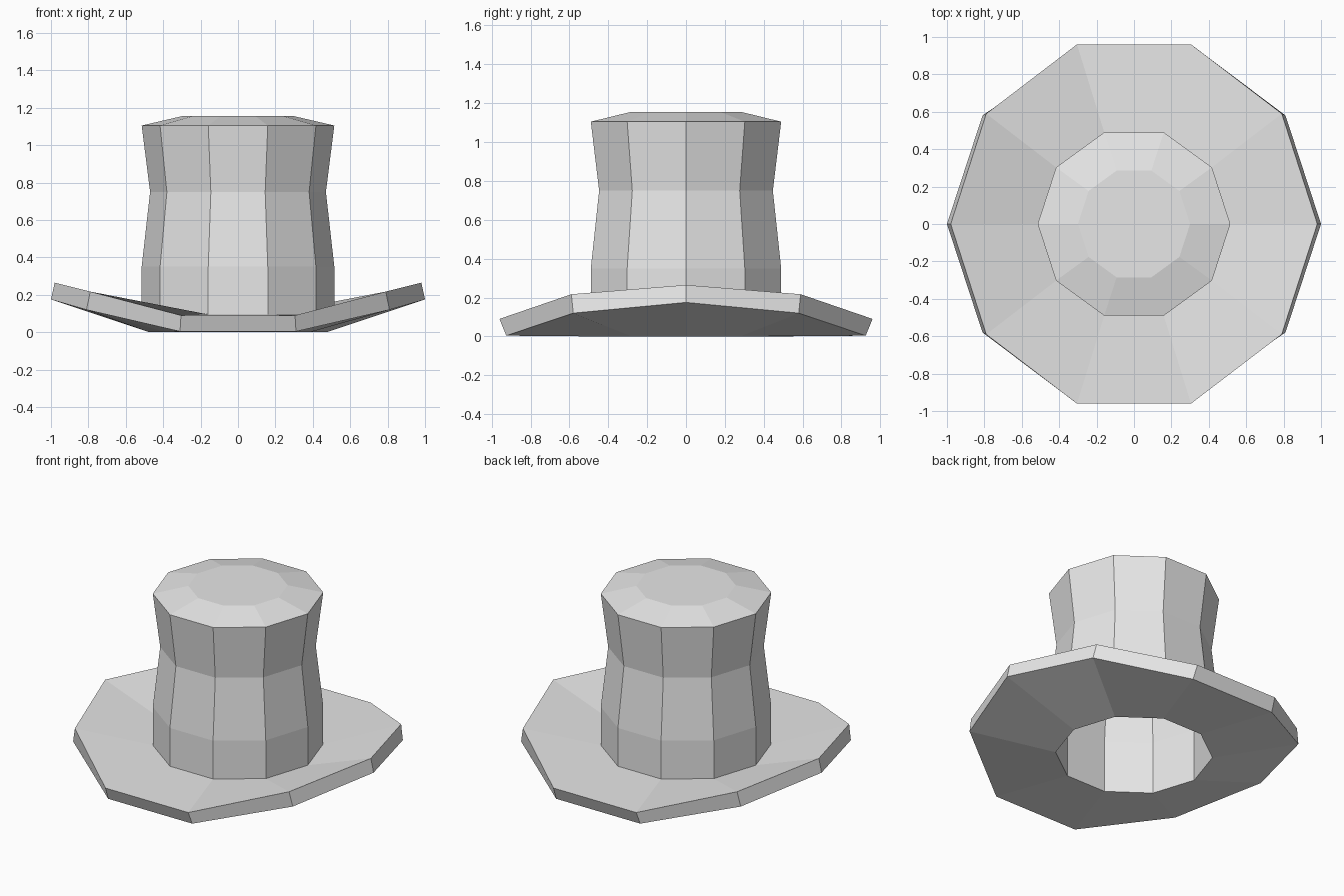
import bpy
import bmesh
from math import cos, sin, pi

SIDES = 10

cube = bpy.data.objects.get("Cube")
if cube:
    bpy.data.objects.remove(cube, do_unlink=True)

grey = bpy.data.materials.new("light grey felt")
grey.use_nodes = True
colour = (0.8, 0.8, 0.8, 1)
grey.diffuse_color = colour
grey.node_tree.nodes["Principled BSDF"].inputs["Base Color"].default_value = colour


def ring(radius, z):
    """Regular ring of points with corners on the x axis."""
    return [(radius * cos(2 * pi * i / SIDES), radius * sin(2 * pi * i / SIDES), z)
            for i in range(SIDES)]


def mirrored_ring(quarter):
    """Ring mirrored left to right and front to back from one quarter."""
    side, corner, end = quarter
    half = [side, corner, end] + [(-x, y, z) for x, y, z in (end, corner, side)]
    return half + [(x, -y, z) for x, y, z in half[-2:0:-1]]


def loft(name, rings, cap_first=False, cap_last=False):
    """Bridge the rings in order with flat faces."""
    bm = bmesh.new()
    loops = [[bm.verts.new(p) for p in r] for r in rings]
    for a, b in zip(loops, loops[1:]):
        for i in range(SIDES):
            j = (i + 1) % SIDES
            bm.faces.new((a[i], a[j], b[j], b[i]))
    if cap_first:
        bm.faces.new(loops[0][::-1])
    if cap_last:
        bm.faces.new(loops[-1])
    mesh = bpy.data.meshes.new(name)
    bm.to_mesh(mesh)
    bm.free()
    mesh.materials.append(grey)
    obj = bpy.data.objects.new(name, mesh)
    bpy.context.collection.objects.link(obj)
    return obj


# Crown: waisted tube with a bevelled flat top
loft("crown", [ring(0.515, 0.095), ring(0.515, 0.35), ring(0.47, 0.75),
               ring(0.515, 1.105), ring(0.30, 1.155)], cap_last=True)

# Lining: hollow inside of the crown, open at the bottom
loft("crown_lining", [ring(0.28, 1.115), ring(0.475, 1.07), ring(0.43, 0.75),
                      ring(0.475, 0.35), ring(0.475, 0)], cap_first=True)

# Brim: thick, curled up at the left and right
brim_bottom = mirrored_ring([(1.0, 0, 0.175), (0.81, 0.58, 0.12), (0.31, 0.925, 0.004)])
brim_top = mirrored_ring([(0.98, 0, 0.265), (0.79, 0.59, 0.217), (0.305, 0.96, 0.09)])
loft("brim", [ring(0.475, 0), brim_bottom, brim_top, ring(0.515, 0.095)])
